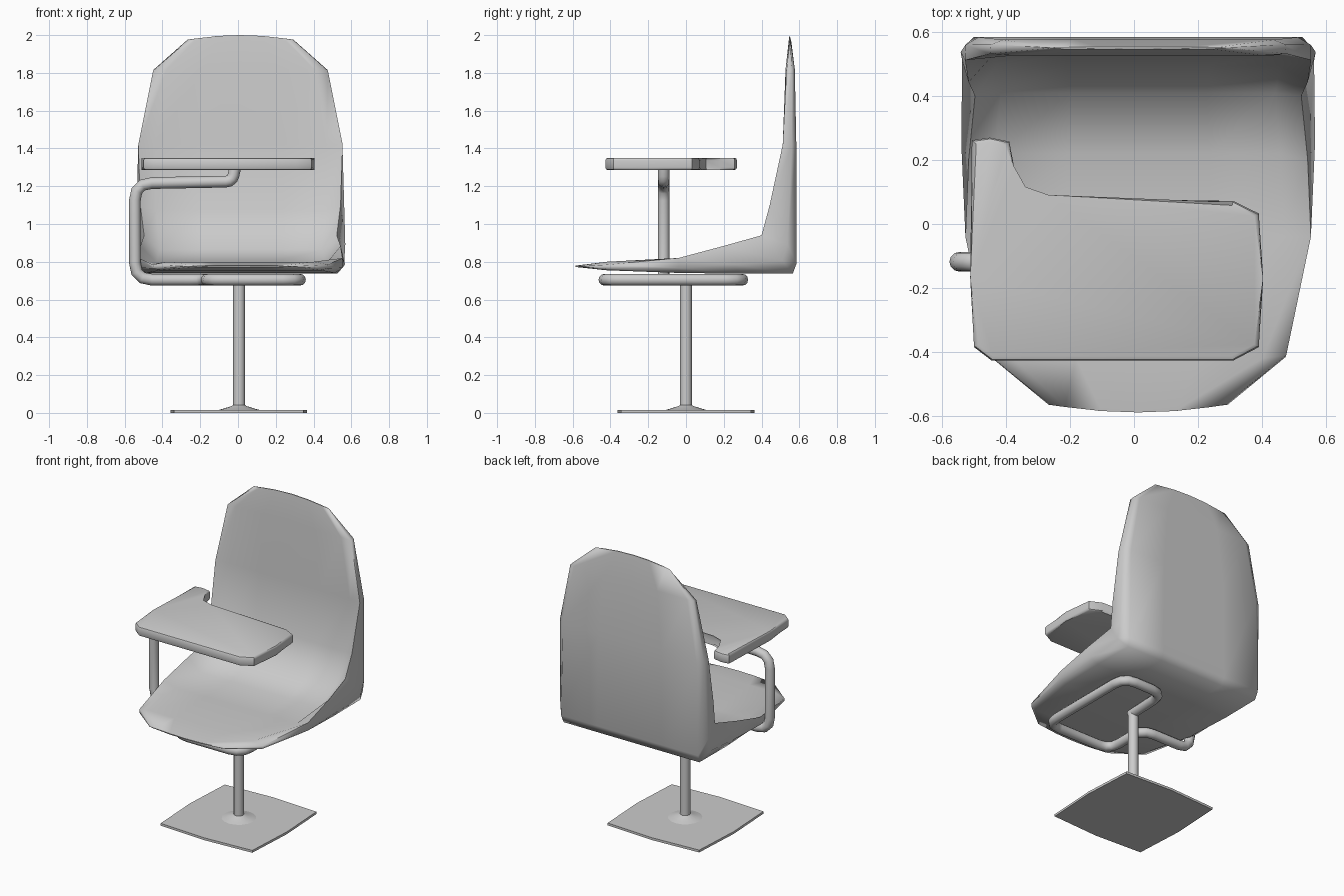
import bpy, bmesh, math
from mathutils import Vector

if "Cube" in bpy.data.objects:
    bpy.data.objects.remove(bpy.data.objects["Cube"])


def make(name, bm, angle=None):
    bmesh.ops.recalc_face_normals(bm, faces=bm.faces)
    me = bpy.data.meshes.new(name)
    bm.to_mesh(me)
    bm.free()
    ob = bpy.data.objects.new(name, me)
    bpy.context.collection.objects.link(ob)
    bpy.ops.object.select_all(action='DESELECT')
    ob.select_set(True)
    bpy.context.view_layer.objects.active = ob
    if angle:
        bpy.ops.object.shade_smooth_by_angle(angle=math.radians(angle))
    else:
        bpy.ops.object.shade_smooth()
    return ob


def loft(bm, rings):
    loops = [[bm.verts.new(p) for p in r] for r in rings]
    n = len(loops[0])
    for a, b in zip(loops, loops[1:]):
        for i in range(n):
            j = (i + 1) % n
            bm.faces.new((a[i], a[j], b[j], b[i]))
    bm.faces.new(loops[0])
    bm.faces.new(loops[-1])


def tube(name, pts, r, bend, sides=12, steps=3):
    # round off the corners, then sweep a mitred ring along the path
    P = [Vector(p) for p in pts]
    path = [P[0]]
    for a, b, c in zip(P, P[1:], P[2:]):
        k = min(bend, (a - b).length * .45, (c - b).length * .45)
        s, e = b + (a - b).normalized() * k, b + (c - b).normalized() * k
        for i in range(steps + 1):
            t = i / steps
            path.append(s * (1 - t) ** 2 + b * 2 * t * (1 - t) + e * t * t)
    path.append(P[-1])
    rings, u = [], None
    for i, p in enumerate(path):
        t = (path[min(i + 1, len(path) - 1)] - path[max(i - 1, 0)]).normalized()
        u = Vector((1, 0, 0)) if u is None else u
        u = (u - t * u.dot(t)).normalized()
        v = t.cross(u)
        rings.append([p + u * r * math.cos(2 * math.pi * k / sides)
                      + v * r * math.sin(2 * math.pi * k / sides) for k in range(sides)])
    bm = bmesh.new()
    loft(bm, rings)
    return make(name, bm, 50)


# Seat shell: rim width, rim (y, z), inner (y, z), outer width, outer (y, z)
CX = 0.013
stations = [
    (.272, -.567, .776, -.585, .779, .265, -.585, .773),
    (.463, -.41, .785, -.42, .800, .445, -.42, .755),
    (.540, -.04, .820, -.04, .790, .525, -.04, .741),
    (.530, .20, .884, .22, .797, .538, .28, .737),
    (.510, .40, .940, .41, .865, .535, .565, .737),
    (.530, .443, 1.10, .495, 1.07, .540, .585, .790),
    (.541, .512, 1.42, .528, 1.42, .525, .584, 1.42),
    (.463, .532, 1.81, .527, 1.82, .445, .576, 1.82),
    (.272, .550, 1.977, .547, 1.998, .265, .553, 1.998),
]
rings = []
for w, ry, rz, iy, iz, ow, oy, oz in stations:
    ring = [(CX - w, ry, rz)]
    ring += [(CX + f * w, iy, iz) for f in (-.84, -.42, 0, .42, .84)]
    ring += [(CX + w, ry, rz), (CX + ow + .015, (ry + 2 * oy) / 3, (rz + 2 * oz) / 3)]
    ring += [(CX + f * ow, oy, oz) for f in (.95, .45, 0, -.45, -.95)]
    ring += [(CX - ow - .015, (ry + 2 * oy) / 3, (rz + 2 * oz) / 3)]
    rings.append(ring)
bm = bmesh.new()
loft(bm, rings)
# bow the two tips
for v in bm.verts:
    if v.co.z > 1.9 or v.co.y < -.5:
        f = min(1, abs(v.co.x - CX) / .272)
        if v.co.z > 1.9:
            v.co.z = 2.0 - .024 * f * f
        else:
            v.co.y = -.589 + .024 * f * f
make("seat_shell", bm, 75)

# Writing desk
half = .0325
outline = [(-.507, .262), (-.45, .27), (-.39, .258), (-.375, .18), (-.35, .105), (-.27, .077),
           (.31, .072), (.39, .033), (.404, -.17), (.39, -.385), (.31, -.427),
           (-.445, -.427), (-.5, -.385), (-.512, -.17)]
bm = bmesh.new()
loft(bm, [[(x, y, 1.318 + s * half) for x, y in outline] for s in (-1, 1)])
rim = [e for e in bm.edges if abs(e.verts[0].co.z - e.verts[1].co.z) < 1e-5]
bmesh.ops.bevel(bm, geom=rim, offset=.014, segments=2, profile=.5, affect='EDGES')
make("writing_desk", bm, 40)

# Continuous tube: post, loop under the seat, desk arm
Z, Y = .705, -.118
tube("post", [(.006, 0, .01), (.006, 0, Z + .01)], .032, .01)
tube("seat_frame_and_arm", [
    (.006, -.02, Z), (.02, .298, Z), (.328, .298, Z), (.328, -.432, Z),
    (-.165, -.432, Z), (-.165, Y, Z), (-.546, Y, Z), (-.546, Y, 1.215),
    (-.03, Y, 1.225), (-.015, Y, 1.30)], .031, .09)

# Floor plate with slightly bowed sides
bm = bmesh.new()
sq = [(1, 0), (1, 1), (0, 1), (-1, 1), (-1, 0), (-1, -1), (0, -1), (1, -1)]
sizes = [.362 if 0 in p else .343 for p in sq]
loft(bm, [[(.004 + x * s, y * s, z) for (x, y), s in zip(sq, sizes)] for z in (0, .016)])
make("base_plate", bm, 30)

# Flange at the foot of the post
bm = bmesh.new()
loft(bm, [[(.006 + r * math.cos(a * math.pi / 8), r * math.sin(a * math.pi / 8), z)
           for a in range(16)] for r, z in ((.11, .015), (.085, .022), (.04, .036), (.03, .042))])
make("base_flange", bm, 40)
